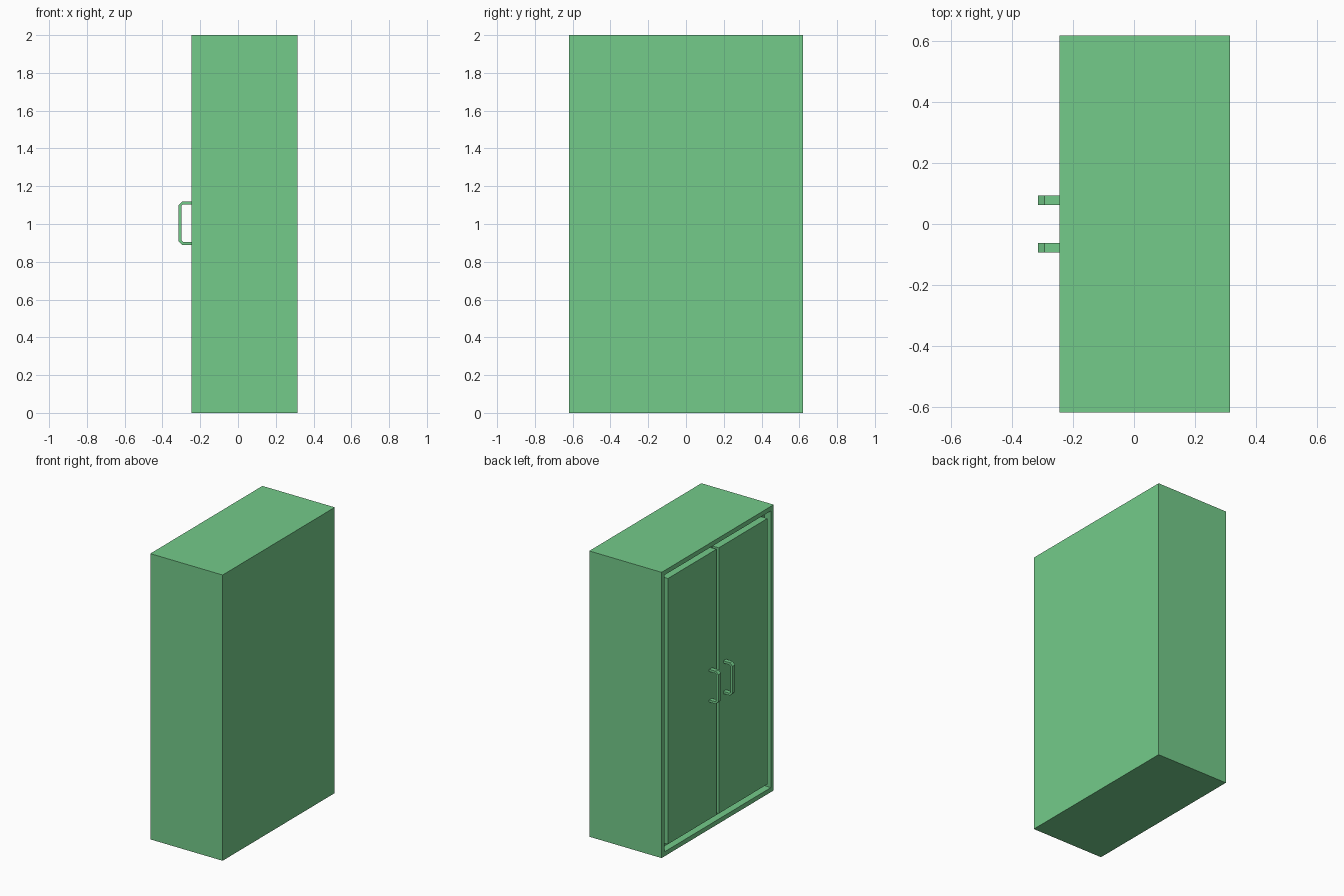
import bpy, bmesh
from mathutils import Vector

old = bpy.data.objects.get("Cube")
if old:
    bpy.data.objects.remove(old)

green = bpy.data.materials.new("soft_green")
green.use_nodes = True
colour = (0.174, 0.597, 0.254, 1)
green.diffuse_color = colour
green.node_tree.nodes["Principled BSDF"].inputs["Base Color"].default_value = colour

FRONT, BACK = -0.245, 0.315      # door side and rear in x
HALF_W, HEIGHT = 0.62, 2.0
FRAME, GAP, DEPTH = 0.045, 0.025, 0.05


def finish(bm, name):
    bmesh.ops.recalc_face_normals(bm, faces=bm.faces)
    mesh = bpy.data.meshes.new(name)
    bm.to_mesh(mesh)
    bm.free()
    mesh.materials.append(green)
    obj = bpy.data.objects.new(name, mesh)
    bpy.context.collection.objects.link(obj)
    return obj


def box(low, high):
    bm = bmesh.new()
    bmesh.ops.create_cube(bm, size=1)
    low, high = Vector(low), Vector(high)
    for v in bm.verts:
        v.co = (low + high) / 2 + v.co * (high - low)
    return bm


# Cabinet body with a shallow recess behind the doors
bm = box((FRONT, -HALF_W, 0), (BACK, HALF_W, HEIGHT))
face = min(bm.faces, key=lambda f: f.calc_center_median().x)
bmesh.ops.inset_region(bm, faces=[face], thickness=FRAME)
recess = bmesh.ops.extrude_discrete_faces(bm, faces=[face])["faces"][0]
for v in recess.verts:
    v.co.x += DEPTH
finish(bm, "cabinet_body")

# Handle outline: bracket with chamfered outer corners, mirrored about mid height
MID, HALF_H, BAR, CHAMFER = 1.005, 0.115, 0.016, 0.02
TIP = -0.315
outer = [(FRONT, HALF_H), (TIP + CHAMFER, HALF_H), (TIP, HALF_H - CHAMFER)]
inner = [(TIP + BAR, HALF_H - CHAMFER - 0.003),
         (TIP + CHAMFER + 0.003, HALF_H - BAR), (FRONT, HALF_H - BAR)]


def flip(points):
    return [(x, -z) for x, z in reversed(points)]


outline = outer + flip(outer) + flip(inner) + inner

for name, side in (("left", -1), ("right", 1)):
    # Door panel, flush with the frame and separated by a gap all round
    edges = sorted((side * GAP / 2, side * (HALF_W - FRAME - GAP)))
    rim = FRAME + GAP
    finish(box((FRONT, edges[0], rim), (FRONT + DEPTH, edges[1], HEIGHT - rim)),
           name + "_door")

    # Pull handle
    bm = bmesh.new()
    start = side * 0.078 - 0.015
    verts = [bm.verts.new((x, start, MID + z)) for x, z in outline]
    profile = bm.faces.new(verts)
    new = bmesh.ops.extrude_face_region(bm, geom=[profile])["geom"]
    bmesh.ops.translate(bm, vec=(0, 0.03, 0),
                        verts=[g for g in new if isinstance(g, bmesh.types.BMVert)])
    finish(bm, name + "_handle")
